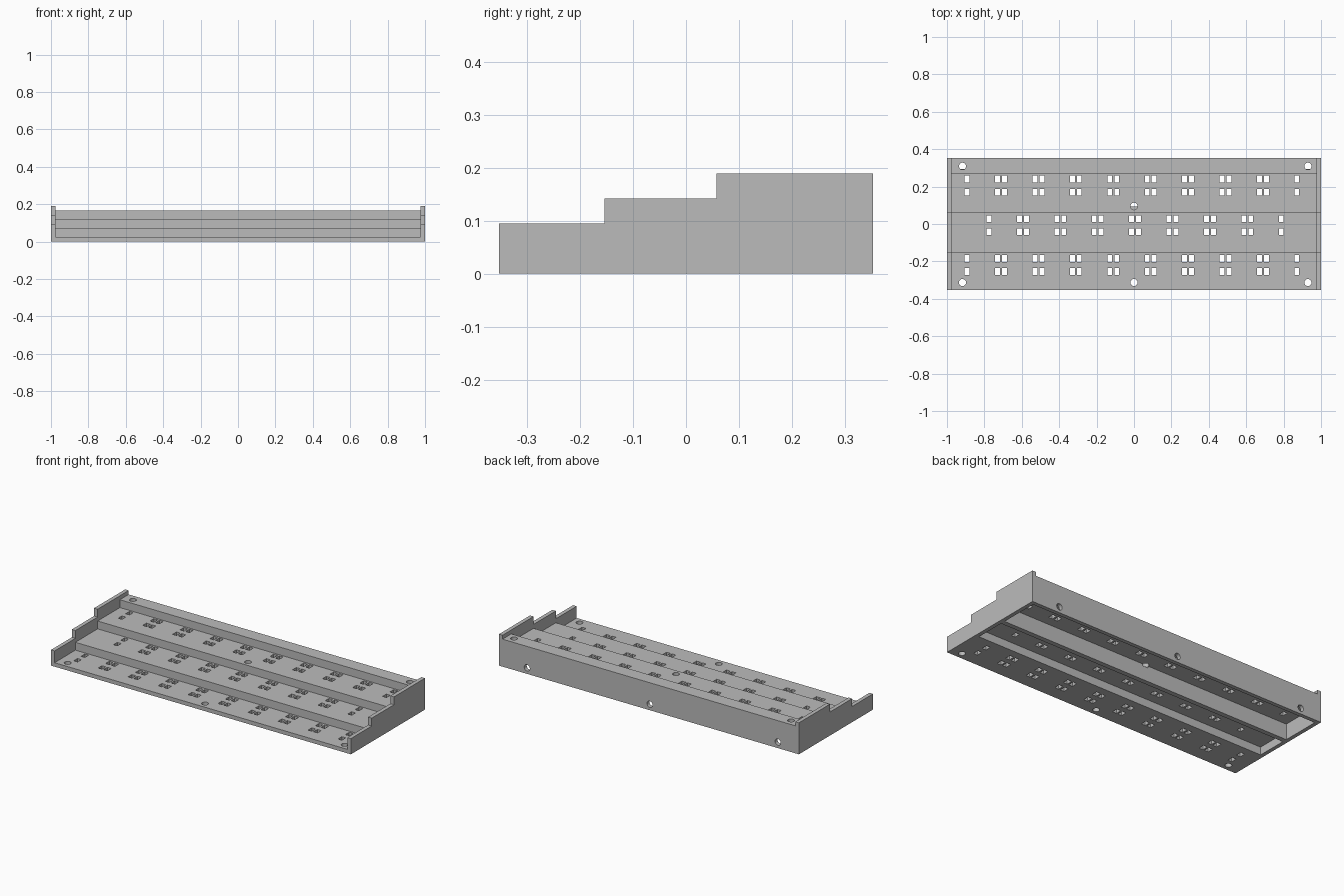
import bpy, bmesh
from mathutils import Matrix, Vector

cube = bpy.data.objects.get("Cube")
if cube:
    bpy.data.objects.remove(cube, do_unlink=True)

grey = bpy.data.materials.new("plain grey")
grey.use_nodes = True
grey.diffuse_color = (0.5, 0.5, 0.5, 1)
grey.node_tree.nodes["Principled BSDF"].inputs["Base Color"].default_value = (0.5, 0.5, 0.5, 1)

HALF, DEPTH = 1.0, 0.353      # half length, half depth
T, RISE, PITCH = 0.0237, 0.0473, 0.212
STEP1 = -0.1545               # front of the first riser
STEP2 = STEP1 + PITCH
RAIL = STEP2 + PITCH
INNER = HALF - T
RIB = 0.037                   # riser thickness


def add_object(name, bm):
    mesh = bpy.data.meshes.new(name)
    bmesh.ops.recalc_face_normals(bm, faces=bm.faces)
    bm.to_mesh(mesh)
    bm.free()
    mesh.materials.append(grey)
    obj = bpy.data.objects.new(name, mesh)
    bpy.context.collection.objects.link(obj)
    return obj


def extrude_profile(name, points, x0, x1):
    """Extrude a (y, z) outline along x."""
    bm = bmesh.new()
    face = bm.faces.new([bm.verts.new((x0, y, z)) for y, z in points])
    new = bmesh.ops.extrude_face_region(bm, geom=[face])["geom"]
    verts = [v for v in new if isinstance(v, bmesh.types.BMVert)]
    bmesh.ops.translate(bm, verts=verts, vec=(x1 - x0, 0, 0))
    return add_object(name, bm)


# Stepped shell: top outline, then the hollow underside
top = [(-DEPTH, 0), (-DEPTH, T), (STEP1, T)]
level = T
for y, y_end in ((STEP1, STEP2), (STEP2, RAIL), (RAIL, DEPTH)):
    level += RISE
    top += [(y, level), (y_end, level)]
top.append((DEPTH, 0))
under3 = 2 * RISE
under = [(DEPTH - T, 0), (DEPTH - T, 3 * RISE), (RAIL + T, 3 * RISE),
         (RAIL + T, under3), (STEP2 + RIB, under3), (STEP2 + RIB, 0),
         (STEP2 + 0.008, 0), (STEP2 + 0.008, RISE),
         (STEP1 + RIB, RISE), (STEP1 + RIB, 0)]
body = extrude_profile("stepped_tray", top + under, -INNER, INNER)

# Stepped end walls
wall = [(-DEPTH, 0), (-DEPTH, 4 * T), (STEP1, 4 * T), (STEP1, 6 * T),
        (STEP2, 6 * T), (STEP2, 8 * T), (DEPTH, 8 * T), (DEPTH, 0)]
extrude_profile("right_end_wall", wall, -HALF, -INNER)
extrude_profile("left_end_wall", wall, INNER, HALF)

# Cutter with every slot and round hole
cut = bmesh.new()


def slot(x, y, z):
    m = Matrix.Translation((x, y, z)) @ Matrix.Diagonal((0.026, 0.036, 0.06, 1))
    bmesh.ops.create_cube(cut, size=1, matrix=m)


def round_hole(pos, length, axis="Z"):
    m = Matrix.Translation(Vector(pos))
    if axis == "Y":
        m = m @ Matrix.Rotation(1.570796, 4, "X")
    bmesh.ops.create_cone(cut, cap_ends=True, segments=24, radius1=0.019,
                          radius2=0.019, depth=length, matrix=m)


# Slot pairs on each tread; the end pairs keep only their inner slot
for tier in range(3):
    start, count = ((-0.911, 10), (-0.794, 9))[tier % 2]
    for k in range(count):
        for side in (-1, 1):
            if (k == 0 and side < 0) or (k == count - 1 and side > 0):
                continue
            for row in (-0.254, -0.184):
                slot(start + 0.2 * k + side * 0.0185,
                     row + tier * PITCH, T / 2 + tier * RISE)

# Screw holes in the front tread, upper tread, rail and back wall
for x in (-0.917, 0, 0.93):
    round_hole((x, -0.313, T / 2), 0.06)
for x in (-0.917, 0.93):
    round_hole((x, 0.309, 3.5 * RISE - T / 4), 0.06)
round_hole((0, 0.095, under3 + T / 2), 0.045)
for x in (-0.86, -0.006, 0.813):
    round_hole((x, DEPTH - T / 2, 0.036), 0.05, "Y")

cutter = add_object("hole_cutter", cut)
cutter.hide_render = True

# Apply the cut and drop the helper
mod = body.modifiers.new("holes", "BOOLEAN")
mod.operation = "DIFFERENCE"
mod.solver = "EXACT"
mod.object = cutter
graph = bpy.context.evaluated_depsgraph_get()
result = bpy.data.meshes.new_from_object(body.evaluated_get(graph))
body.modifiers.clear()
body.data = result
bpy.data.objects.remove(cutter, do_unlink=True)
